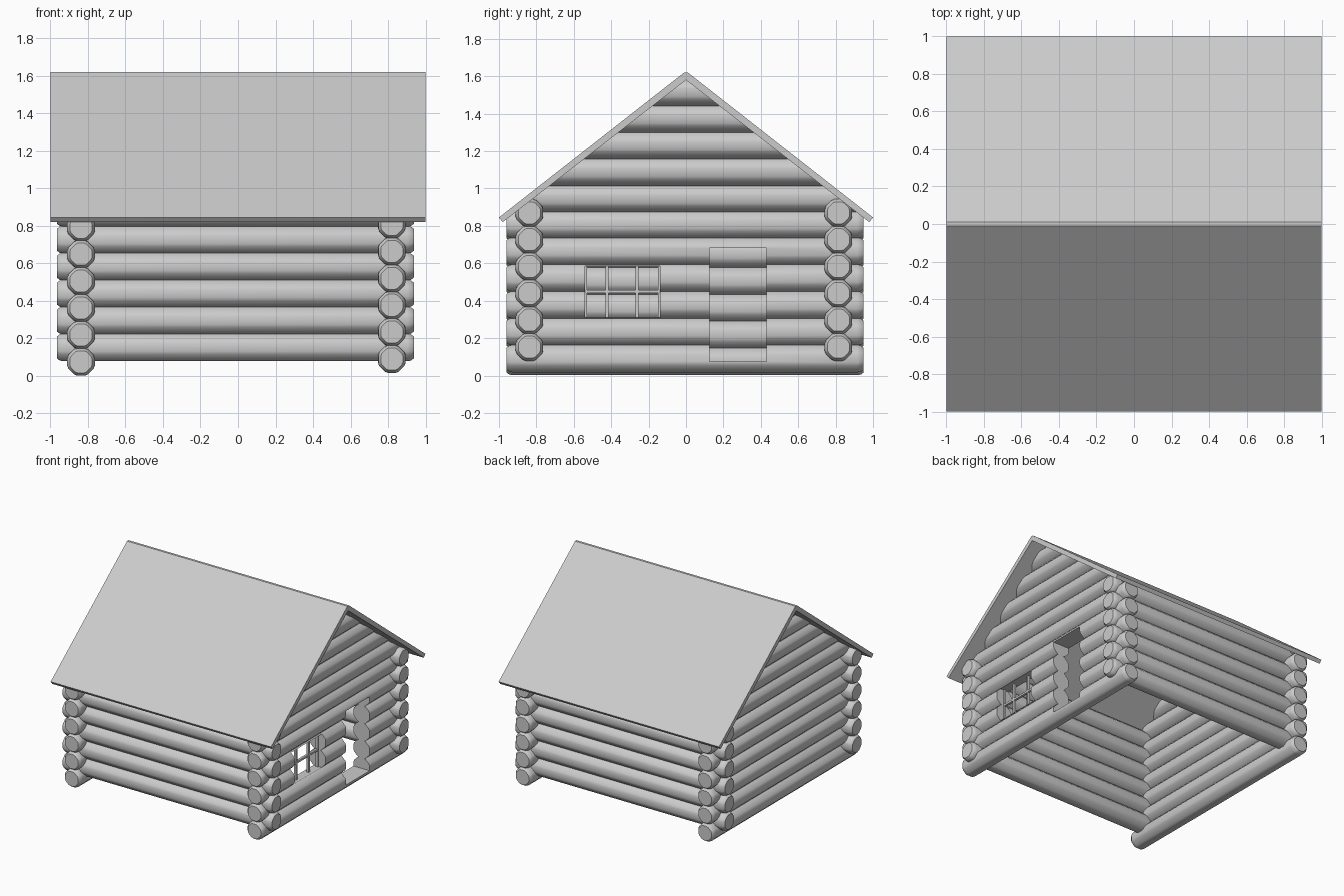
import bpy, bmesh, math
from mathutils import Vector

if "Cube" in bpy.data.objects:
    bpy.data.objects.remove(bpy.data.objects["Cube"])

mat = bpy.data.materials.new("pale_grey")
mat.use_nodes = True
GREY = (0.6, 0.6, 0.6, 1)
mat.diffuse_color = GREY
mat.node_tree.nodes["Principled BSDF"].inputs["Base Color"].default_value = GREY

STEP = 0.1435            # height of one log course
RADIUS = 0.0765
SLOPE = 0.775            # roof rise over run
RIDGE_IN, RIDGE_OUT = 1.58, 1.62


def finish(bm, name):
    bmesh.ops.recalc_face_normals(bm, faces=bm.faces[:])
    mesh = bpy.data.meshes.new(name)
    bm.to_mesh(mesh)
    bm.free()
    mesh.materials.append(mat)
    ob = bpy.data.objects.new(name, mesh)
    bpy.context.collection.objects.link(ob)
    return ob


def smooth(ob):
    bpy.ops.object.select_all(action='DESELECT')
    ob.select_set(True)
    bpy.context.view_layer.objects.active = ob
    bpy.ops.object.shade_smooth_by_angle(angle=math.radians(35))


def box(name, lo, hi):
    bm = bmesh.new()
    bmesh.ops.create_cube(bm, size=1)
    for v in bm.verts:
        v.co = [(a + b) / 2 + c * (b - a) for a, b, c in zip(lo, hi, v.co)]
    return finish(bm, name)


def log(name, axis, start, end, side, z):
    """Rounded octagonal log along x or y, trimmed under the roof."""
    bm = bmesh.new()
    angles = [math.radians(45 * k + d) for k in range(8) for d in (-16, 16)]
    rings = []
    for t, s in ((start, 0.8), (start + 0.015, 0.95), (start + 0.035, 1),
                 (end - 0.035, 1), (end - 0.015, 0.95), (end, 0.8)):
        ring = []
        for a in angles:
            across = side + RADIUS * s * math.cos(a)
            up = z + RADIUS * s * math.sin(a)
            ring.append(bm.verts.new((t, across, up) if axis == "x" else (across, t, up)))
        rings.append(ring)
    n = len(angles)
    for a, b in zip(rings, rings[1:]):
        for i in range(n):
            bm.faces.new((a[i], a[(i + 1) % n], b[(i + 1) % n], b[i]))
    bm.faces.new(rings[0])
    bm.faces.new(rings[-1])
    # Trim along both roof slopes
    for sign in (-1, 1):
        cut = bmesh.ops.bisect_plane(
            bm, geom=bm.verts[:] + bm.edges[:] + bm.faces[:],
            plane_co=Vector((0, 0, RIDGE_IN)), plane_no=Vector((0, sign * SLOPE, 1)),
            clear_outer=True)
        edges = [e for e in cut["geom_cut"] if isinstance(e, bmesh.types.BMEdge)]
        if edges:
            bmesh.ops.holes_fill(bm, edges=edges)
    return finish(bm, name)


# Front and back walls
for wall, y in (("front", -0.837), ("back", 0.815)):
    for i in range(6):
        smooth(log(f"{wall}_wall_log_{i + 1}", "x", -0.965, 0.937, y, 0.152 + STEP * i))

# Door and window openings in the left wall
cutters = [box("door_cutter", (0.6, 0.125, 0.075), (1.1, 0.43, 0.682)),
           box("window_cutter", (0.6, -0.54, 0.31), (1.1, -0.14, 0.585))]

# Side walls with gables
for wall, x, base in (("right", -0.837, 0.075), ("left", 0.82, 0.09)):
    for i in range(11):
        z = base + STEP * i if i < 6 else 0.943 + 0.1425 * (i - 6)
        kind = "wall" if i < 6 else "gable"
        ob = log(f"{wall}_{kind}_log_{i + 1}", "y", -0.96, 0.95, x, z)
        if wall == "left" and i < 5:
            bpy.context.view_layer.objects.active = ob
            for c in cutters:
                mod = ob.modifiers.new("opening", 'BOOLEAN')
                mod.operation, mod.solver, mod.object = 'DIFFERENCE', 'EXACT', c
                bpy.ops.object.modifier_apply(modifier=mod.name)
        smooth(ob)
for c in cutters:
    bpy.data.objects.remove(c)

# Window bars
for i, y in enumerate((-0.535, -0.423, -0.262, -0.145)):
    w = 0.008 if i in (1, 2) else 0.005
    box(f"window_upright_{i + 1}", (0.81, y - w, 0.305), (0.83, y + w, 0.59))
box("window_crossbar", (0.81, -0.54, 0.442), (0.83, -0.14, 0.458))

# Roof: one folded slab
bm = bmesh.new()
profile = [(-1, 0.845), (-0.01, RIDGE_OUT), (0.01, RIDGE_OUT), (1, 0.845),
           (0.98, 0.82), (0, RIDGE_IN), (-0.98, 0.82)]
face = bm.faces.new([bm.verts.new((-1, y, z)) for y, z in profile])
ext = bmesh.ops.extrude_face_region(bm, geom=[face], use_keep_orig=True)
bmesh.ops.translate(bm, vec=(2, 0, 0),
                    verts=[v for v in ext["geom"] if isinstance(v, bmesh.types.BMVert)])
finish(bm, "roof")
